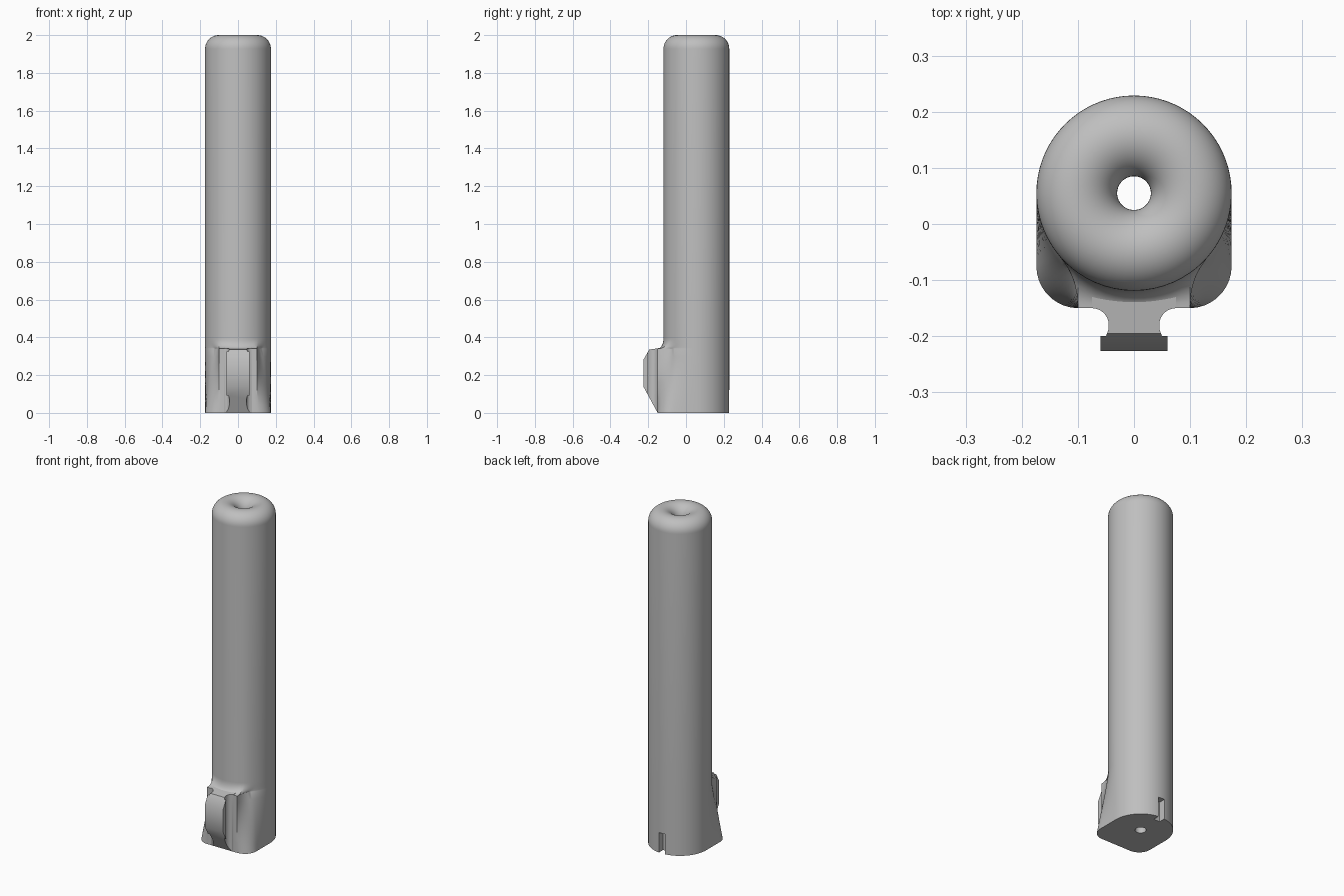
import bpy, bmesh, math
from mathutils import Vector

old = bpy.data.objects.get("Cube")
if old:
    bpy.data.objects.remove(old)

R, CY, HOLE, H = 0.174, 0.055, 0.03, 2.0
FRONT, CORNER, RIB = -0.15, 0.075, 0.1

grey = bpy.data.materials.new("plain_grey")
grey.use_nodes = True
colour = (0.52, 0.52, 0.52, 1)
grey.diffuse_color = colour
grey.node_tree.nodes["Principled BSDF"].inputs["Base Color"].default_value = colour


def finish(name, bm):
    bmesh.ops.recalc_face_normals(bm, faces=bm.faces)
    mesh = bpy.data.meshes.new(name)
    bm.to_mesh(mesh)
    bm.free()
    obj = bpy.data.objects.new(name, mesh)
    bpy.context.collection.objects.link(obj)
    mesh.materials.append(grey)
    return obj


def smooth(obj):
    bpy.ops.object.select_all(action='DESELECT')
    obj.select_set(True)
    bpy.context.view_layer.objects.active = obj
    bpy.ops.object.shade_smooth_by_angle(angle=math.radians(32))


def on_circle(deg, r=R):
    a = math.radians(deg)
    return Vector((r * math.cos(a), CY + r * math.sin(a)))


# Half outlines from the side of the tube to the middle of the front
SIDE, MID, BACK = 18, 6, 36
RIB_ANGLE = -math.degrees(math.acos(RIB / R))


def foot_side(t):
    """Rounded rectangle outline at the floor."""
    if t < 0.5:
        return Vector((R, CY + (FRONT + CORNER - CY) * t * 2))
    a = (t - 0.5) * math.pi
    return Vector((R - CORNER + CORNER * math.cos(a), FRONT + CORNER - CORNER * math.sin(a)))


def rib_side(t):
    """Outline at the top of the foot: follows the tube, then runs out to the rib."""
    if t < 0.6:
        return on_circle(-45 * t / 0.6)
    u = (t - 0.6) / 0.4
    a, b, c = on_circle(-45), Vector((RIB, -0.091)), Vector((RIB, FRONT))
    return a * (1 - u) ** 2 + b * 2 * u * (1 - u) + c * u * u


def half(side, front):
    return [side(i / SIDE) for i in range(SIDE)] + [front(i / MID) for i in range(MID + 1)]


def flat_front(t):
    return Vector((RIB * (1 - t), FRONT))


foot = half(foot_side, flat_front)
rib = half(rib_side, flat_front)
tube = half(lambda t: on_circle(RIB_ANGLE * t),
            lambda t: on_circle(RIB_ANGLE + (-90 - RIB_ANGLE) * t))
back = [on_circle(180 - 180 * i / BACK) for i in range(1, BACK)]


def blend(a, b, f):
    return [p.lerp(q, f) for p, q in zip(a, b)]


def ring(half_pts, z, r=R):
    left = [Vector((-p.x, p.y)) for p in reversed(half_pts[:-1])]
    centre = Vector((0, CY))
    return [(*(centre + (p - centre) * (r / R)), z) for p in half_pts + left + back]


# Main body: flared foot, fillet into the tube, rolled mouth and through bore
rings = [ring(blend(foot, rib, i / 8), 0.34 * i / 8) for i in range(9)]
for i in range(1, 9):
    a = math.pi / 2 * i / 8
    rings.append(ring(blend(rib, tube, math.sin(a)), 0.34 + 0.055 * (1 - math.cos(a))))
roll = (R - HOLE) / 2
for i in range(25):
    a = math.pi * i / 24
    rings.append(ring(tube, H - roll + roll * math.sin(a), HOLE + roll + roll * math.cos(a)))
rings.append(ring(tube, 0, HOLE))

bm = bmesh.new()
loops = [[bm.verts.new(co) for co in r] for r in rings]
n = len(loops[0])
for lower, upper in zip(loops, loops[1:] + loops[:1]):
    for i in range(n):
        j = (i + 1) % n
        bm.faces.new((lower[i], lower[j], upper[j], upper[i]))
body = finish("tube_body", bm)

# Key slot at the back of the foot
bm = bmesh.new()
bmesh.ops.create_cube(bm, size=1)
for v in bm.verts:
    v.co = (v.co.x * 0.04, CY + R + v.co.y * 0.08, v.co.z * 0.24)
cutter = finish("slot_cutter", bm)
cutter.hide_render = True
cut = body.modifiers.new("key_slot", 'BOOLEAN')
cut.operation, cut.object, cut.solver = 'DIFFERENCE', cutter, 'EXACT'
bpy.context.view_layer.objects.active = body
bpy.ops.object.modifier_apply(modifier=cut.name)
bpy.data.objects.remove(cutter)
smooth(body)

# Front clip rail: T section with filleted neck, trimmed by sloping planes
profile = [(0.075, -0.13)]
for i in range(9):
    a = math.pi / 2 * i / 8
    profile.append((0.075 - 0.03 * math.sin(a), -0.18 + 0.03 * math.cos(a)))
profile += [(0.046, -0.19), (0.05, -0.2), (0.06, -0.2), (0.06, -0.226)]
outline = profile + [(-x, y) for x, y in reversed(profile)]
bm = bmesh.new()
face = bm.faces.new([bm.verts.new((x, y, 0)) for x, y in outline])
extruded = bmesh.ops.extrude_face_region(bm, geom=[face])["geom"]
top = [v for v in extruded if isinstance(v, bmesh.types.BMVert)]
bmesh.ops.translate(bm, verts=top, vec=(0, 0, 0.4))
side_view = [(-0.15, 0), (-0.226, 0.14), (-0.226, 0.28), (-0.195, 0.335), (-0.13, 0.345)]
for k in (0, 2, 3):
    (y0, z0), (y1, z1) = side_view[k], side_view[k + 1]
    bmesh.ops.bisect_plane(bm, geom=bm.verts[:] + bm.edges[:] + bm.faces[:],
                           plane_co=(0, y0, z0), plane_no=(0, z0 - z1, y1 - y0),
                           clear_outer=True)
    bmesh.ops.holes_fill(bm, edges=[e for e in bm.edges if e.is_boundary])
smooth(finish("clip_rail", bm))
